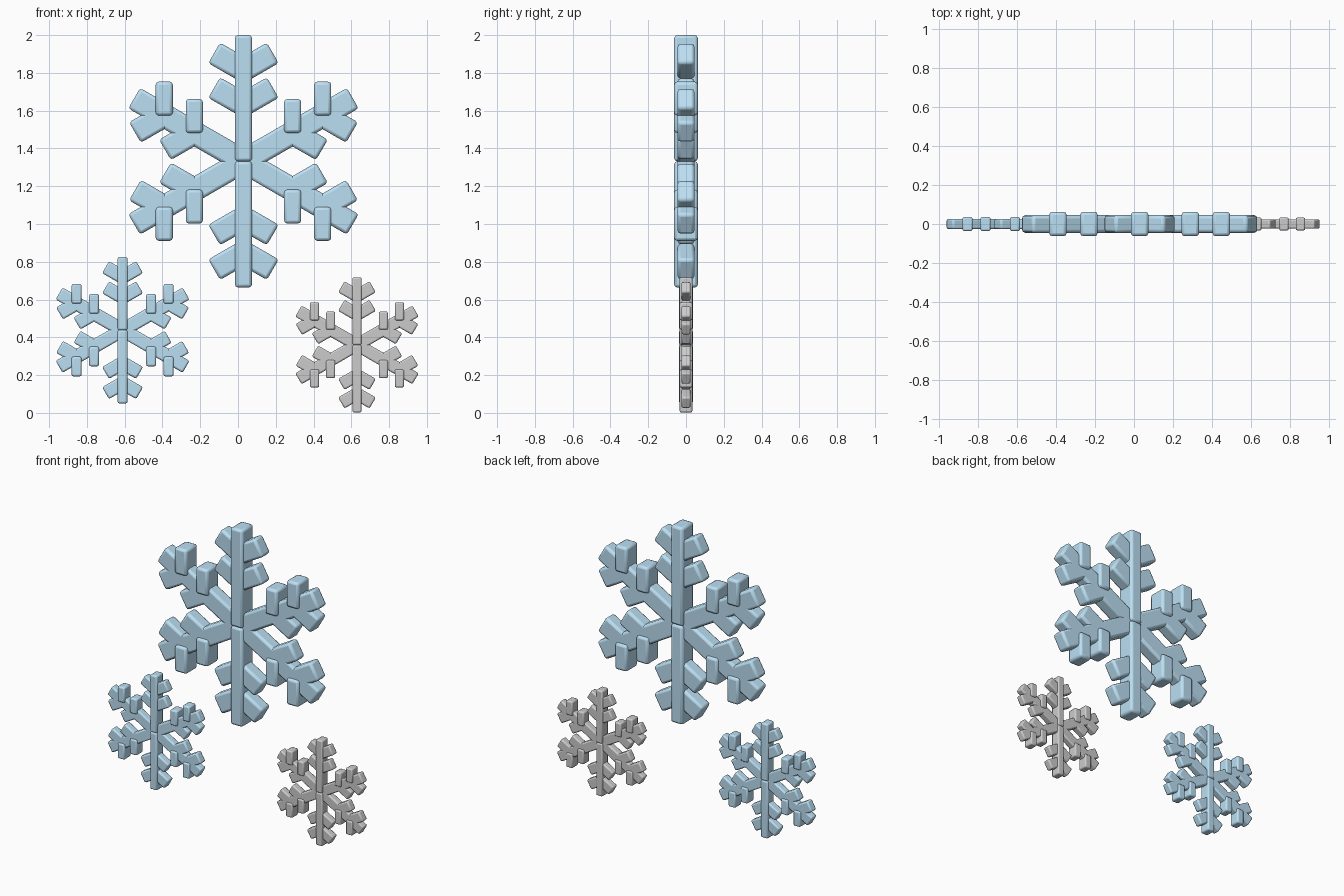
import bpy, bmesh
from math import radians, sin, cos, pi
from mathutils import Matrix, Vector

if "Cube" in bpy.data.objects:
    bpy.data.objects.remove(bpy.data.objects["Cube"])

ice = bpy.data.materials.new("ice_blue")
ice.diffuse_color = (0.50, 0.74, 0.90, 1)
ice.use_nodes = True
ice.node_tree.nodes["Principled BSDF"].inputs["Base Color"].default_value = ice.diffuse_color


def add_bar(bm, r, start, angle, length):
    """Square-ended bar leaving start at an angle clockwise from vertical."""
    upright = abs(sin(angle)) < 0.01
    # upright bars are narrow and deep, slanted bars are wide and shallow
    w, d = (0.135, 0.187) if upright else (0.187, 0.135)
    mat = (Matrix.Translation(start) @ Matrix.Rotation(angle, 4, 'Y')
           @ Matrix.Translation((0, 0, length / 2))
           @ Matrix.Diagonal((w * r, d * r, length, 1)))
    bmesh.ops.create_cube(bm, size=1, matrix=mat)


def snowflake(name, x, z, r, mat=None):
    bm = bmesh.new()
    for i in range(6):
        a = i * pi / 3
        out = Vector((sin(a), 0, cos(a)))
        # main arm
        add_bar(bm, r, Vector((0, 0, 0)), a, r)
        # two pairs of side branches
        for t in (0.45, 0.725):
            for s in (-1, 1):
                add_bar(bm, r, out * t * r, a + s * pi / 3, 0.268 * r)
    mesh = bpy.data.meshes.new(name)
    bm.to_mesh(mesh)
    bm.free()
    ob = bpy.data.objects.new(name, mesh)
    ob.location = (x, 0, z)
    bpy.context.collection.objects.link(ob)
    if mat:
        mesh.materials.append(mat)
    # softly rounded edges
    bev = ob.modifiers.new("rounded_edges", 'BEVEL')
    bev.width = 0.024 * r
    bev.segments = 2
    bpy.ops.object.select_all(action='DESELECT')
    bpy.context.view_layer.objects.active = ob
    ob.select_set(True)
    bpy.ops.object.shade_smooth_by_angle(angle=radians(35))


snowflake("large_snowflake", 0.029, 1.332, 0.668, ice)
snowflake("small_blue_snowflake", -0.611, 0.438, 0.388, ice)
snowflake("small_white_snowflake", 0.630, 0.360, 0.358)
